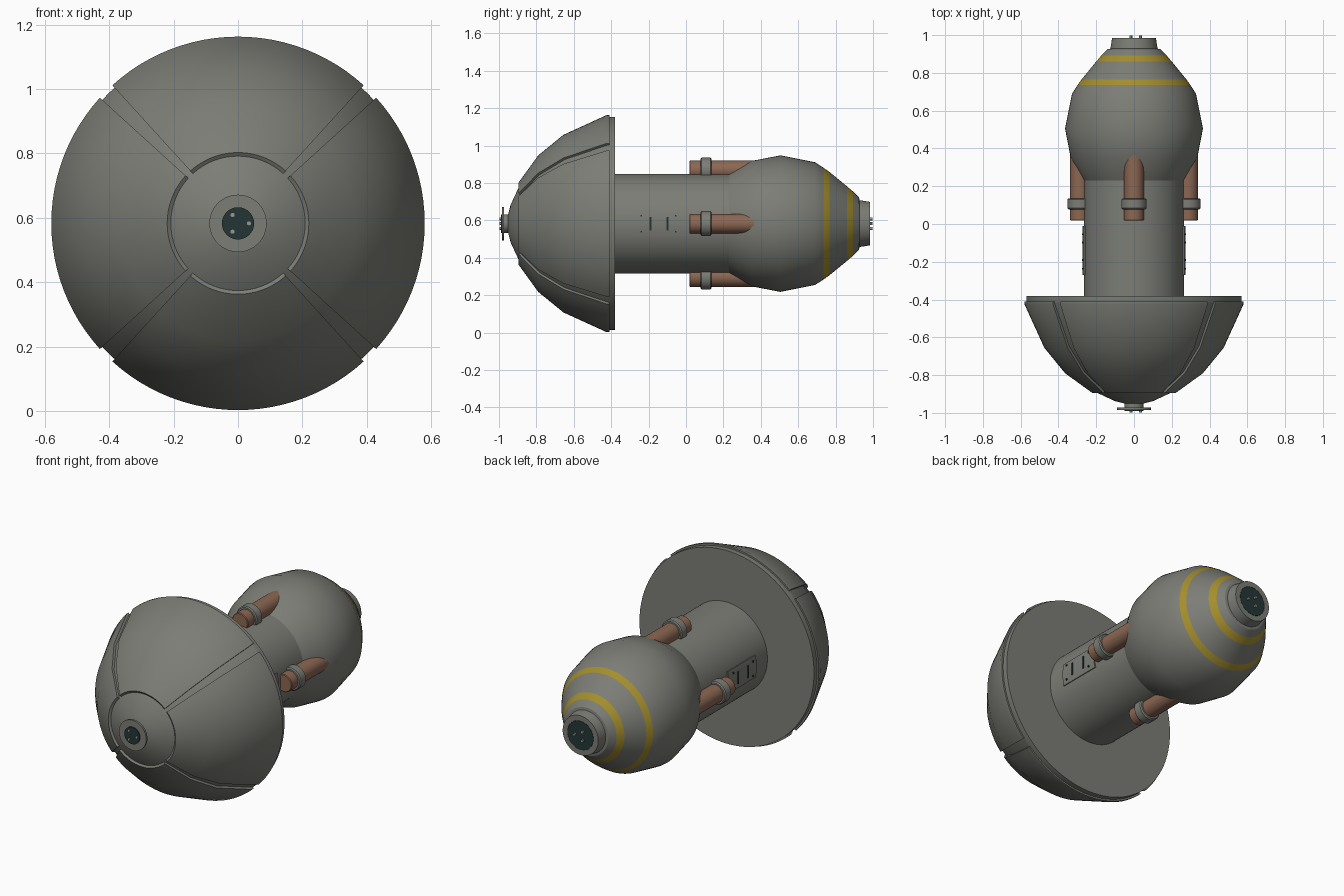
import bpy, bmesh, math
from mathutils import Matrix, Vector

AXIS_Z = 0.583  # height of the long axis

if "Cube" in bpy.data.objects:
    bpy.data.objects.remove(bpy.data.objects["Cube"])


def material(name, rgb):
    m = bpy.data.materials.new(name)
    m.use_nodes = True
    m.diffuse_color = (*rgb, 1)
    m.node_tree.nodes["Principled BSDF"].inputs["Base Color"].default_value = (*rgb, 1)
    return m


GREY = material("grey green", (0.2, 0.205, 0.18))
YELLOW = material("stripe yellow", (0.37, 0.27, 0.025))
COPPER = material("copper", (0.26, 0.135, 0.085))
DARK = material("dark teal", (0.018, 0.035, 0.035))
STEEL = material("light steel", (0.3, 0.32, 0.3))


def finish(bm, name, mats, location):
    bmesh.ops.remove_doubles(bm, verts=bm.verts, dist=0.0001)
    bmesh.ops.recalc_face_normals(bm, faces=bm.faces)
    mesh = bpy.data.meshes.new(name)
    bm.to_mesh(mesh)
    bm.free()
    for m in mats:
        mesh.materials.append(m)
    obj = bpy.data.objects.new(name, mesh)
    obj.location = location
    bpy.context.collection.objects.link(obj)
    bpy.ops.object.select_all(action='DESELECT')
    obj.select_set(True)
    bpy.context.view_layer.objects.active = obj
    bpy.ops.object.shade_smooth_by_angle(angle=math.radians(30))
    return obj


def lathe(name, profile, mats, center=(0, 0), start=0, sweep=360, steps=96,
          closed=False, stripes=()):
    """Turn a (radius, y) profile round the y axis; center is (x, z off axis)."""
    bm = bmesh.new()
    turn = Matrix.Rotation(math.radians(start), 3, 'Y')
    vs = [bm.verts.new(turn @ Vector((r, y, 0))) for r, y in profile]
    for a, b in zip(vs, vs[1:]):
        bm.edges.new((a, b))
    if closed:
        bm.edges.new((vs[-1], vs[0]))
    bmesh.ops.spin(bm, geom=bm.verts[:] + bm.edges[:], cent=(0, 0, 0), axis=(0, 1, 0),
                   angle=math.radians(sweep), steps=steps)
    bmesh.ops.remove_doubles(bm, verts=bm.verts, dist=0.0001)
    if sweep < 360:
        bmesh.ops.holes_fill(bm, edges=[e for e in bm.edges if e.is_boundary])
    for f in bm.faces:
        y = f.calc_center_median().y
        f.material_index = int(any(lo < y < hi for lo, hi in stripes))
    return finish(bm, name, mats, (center[0], 0, AXIS_Z + center[1]))


def rod(name, radius, y0, y1, mat, center=(0, 0), bevel=0.0, steps=32):
    prof = [(0, y0), (radius - bevel, y0), (radius, y0 + bevel),
            (radius, y1 - bevel), (radius - bevel, y1), (0, y1)]
    return lathe(name, prof, [mat], center, steps=steps)


# Dome core with its flat back rim
DEPTH = 0.011
dome = [(0.22, -0.895), (0.365, -0.79), (0.475, -0.655), (0.58, -0.425), (0.58, -0.41)]
inner = [(r - DEPTH, y + DEPTH * 0.7) for r, y in dome[:-1]]
lathe("dome_core", [(0, -0.963), (0.1, -0.938)] + inner
      + [(0.57, -0.41), (0.57, -0.38), (0, -0.38)], [GREY])

# Four raised dome panels, parted by narrow diagonal grooves
back = [(r - 0.03, y + 0.02) for r, y in dome[:-1]] + [(0.55, -0.41)]
for i in range(4):
    lathe(f"dome_panel_{i + 1}", dome + back[::-1], [GREY], start=47.7 + 90 * i,
          sweep=84.6, steps=24, closed=True)

# Main tube
rod("body_tube", 0.266, -0.39, 0.26, GREY, steps=96)

# Rear bulb with two painted stripes and the neck
bulb = [(0, 0.225), (0.266, 0.23), (0.335, 0.35), (0.365, 0.505), (0.328, 0.69),
        (0.299, 0.735), (0.277, 0.766), (0.2, 0.86), (0.172, 0.893), (0.14, 0.925),
        (0.125, 0.928), (0.116, 0.985), (0.085, 0.985), (0.085, 0.975), (0, 0.975)]
lathe("rear_bulb", bulb, [GREY, YELLOW], stripes=[(0.736, 0.765), (0.861, 0.892)])

# Nose flange and the sockets with three pins at each end
rod("nose_flange", 0.089, -0.984, -0.972, GREY, steps=64)
rod("nose_stem", 0.05, -0.975, -0.94, GREY)
for end, radius, y in (("nose", 0.05, -0.986), ("rear", 0.084, 0.981)):
    rod(f"{end}_socket", radius, y - 0.004, y + 0.004, DARK, steps=48)
    tip = math.copysign(0.997, y)
    for i in range(3):
        a = math.radians(120 * i)
        spot = (0.034 * math.cos(a), 0.03 * math.sin(a))
        rod(f"{end}_pin_{i + 1}", 0.008, min(y, tip), max(y, tip), STEEL, spot, steps=12)

# Copper pipes with collars on four sides
for side, dx, dz in (("left", 1, 0), ("right", -1, 0), ("top", 0, 1), ("bottom", 0, -1)):
    c = (dx * 0.286, dz * 0.286)
    rod(f"{side}_pipe", 0.052, 0.018, 0.45, COPPER, c, 0.004)
    rod(f"{side}_collar", 0.067, 0.078, 0.136, GREY, c, 0.006)


def box(name, size, location, mat):
    bm = bmesh.new()
    bmesh.ops.create_cube(bm, size=1)
    bmesh.ops.scale(bm, vec=size, verts=bm.verts)
    return finish(bm, name, [mat], location)


# Curved side plates with slots and corner rivets
for side, s in (("left", 1), ("right", -1)):
    plate = [(0.26, -0.27), (0.273, -0.27), (0.273, -0.01), (0.26, -0.01)]
    lathe(f"{side}_plate", plate, [GREY], start=-14 + (180 if s < 0 else 0), sweep=28,
          steps=10, closed=True)
    for i, y in enumerate((-0.19, -0.098)):
        box(f"{side}_slot_{i + 1}", (0.012, 0.011, 0.072), (s * 0.269, y, AXIS_Z), DARK)
    for i in range(4):
        y, z = (-0.238, -0.055)[i % 2], (-0.043, 0.043)[i // 2]
        box(f"{side}_rivet_{i + 1}", (0.014, 0.008, 0.008), (s * 0.269, y, AXIS_Z + z), DARK)
